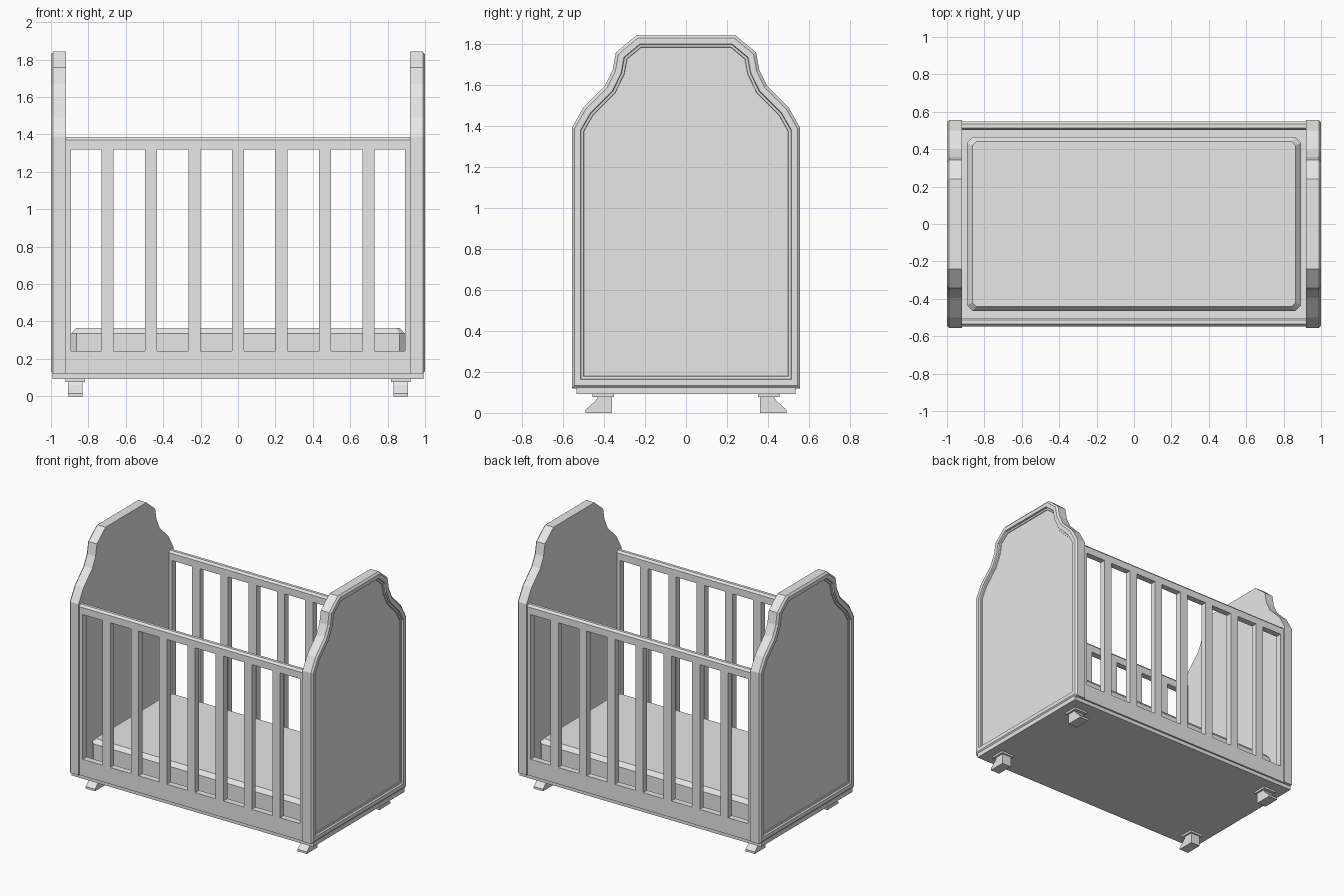
import bpy, bmesh
from mathutils import Vector

if "Cube" in bpy.data.objects:
    bpy.data.objects.remove(bpy.data.objects["Cube"])

grey = bpy.data.materials.new("painted_grey")
grey.diffuse_color = (0.8, 0.8, 0.8, 1)
grey.use_nodes = True
grey.node_tree.nodes["Principled BSDF"].inputs["Base Color"].default_value = grey.diffuse_color


def finish(name, bm):
    bmesh.ops.recalc_face_normals(bm, faces=bm.faces)
    me = bpy.data.meshes.new(name)
    bm.to_mesh(me)
    bm.free()
    me.materials.append(grey)
    ob = bpy.data.objects.new(name, me)
    bpy.context.collection.objects.link(ob)
    return ob


def box(name, lo, hi):
    bm = bmesh.new()
    bmesh.ops.create_cube(bm, size=1)
    for v in bm.verts:
        v.co = [(a + b) / 2 + c * (b - a) for a, b, c in zip(lo, hi, v.co)]
    return finish(name, bm)


def offset(pts, d):
    """Move a counter-clockwise outline inward by d with mitred corners."""
    out = []
    for i, p in enumerate(pts):
        a, b = Vector(pts[i - 1]), Vector(pts[(i + 1) % len(pts)])
        p = Vector(p)
        e, f = (p - a).normalized(), (b - p).normalized()
        n, m = Vector((-e.y, e.x)), Vector((-f.y, f.x))
        out.append(p + (n + m) * d / (1 + n.dot(m)))
    return out


def loft(name, rings):
    """Skin a stack of equal-length closed rings and cap both ends."""
    bm = bmesh.new()
    loops = [[bm.verts.new(p) for p in r] for r in rings]
    n = len(rings[0])
    for a, b in zip(loops, loops[1:]):
        for i in range(n):
            j = (i + 1) % n
            bm.faces.new((a[i], a[j], b[j], b[i]))
    bm.faces.new(loops[0])
    bm.faces.new(loops[-1])
    return finish(name, bm)


# End boards: shaped outline with a softened rim and a sunken outer panel
half = [(0.557, 0.12), (0.557, 1.39), (0.50, 1.49), (0.395, 1.595),
        (0.358, 1.67), (0.342, 1.757), (0.24, 1.842)]
outline = half + [(-y, z) for y, z in reversed(half)]
steps = [(0.92, 0.0), (0.988, 0.0), (1.0, 0.014), (1.0, 0.043),
         (0.987, 0.046), (0.985, 0.058), (0.98, 0.060)]
for s, side in ((-1, "left"), (1, "right")):
    loft(side + "_end_board",
         [[(s * x, p[0], p[1]) for p in offset(outline, d)] for x, d in steps])

# Side frames: a grid plate with the gaps between slats left open
slat_x = [i * 0.2325 for i in range(-3, 4)]
xs = [-0.92, -0.892]
for c in slat_x:
    xs += [c - 0.032, c + 0.032]
xs += [0.892, 0.92]
zs = [0.12, 0.243, 1.318, 1.37]
for s, side in ((-1, "front"), (1, "back")):
    bm = bmesh.new()
    grid = [[bm.verts.new((x, s * 0.502, z)) for z in zs] for x in xs]
    for i in range(len(xs) - 1):
        for k in range(3):
            if k == 1 and i % 2 == 1:
                continue
            bm.faces.new((grid[i][k], grid[i + 1][k],
                          grid[i + 1][k + 1], grid[i][k + 1]))
    ext = bmesh.ops.extrude_face_region(bm, geom=list(bm.faces))
    bmesh.ops.translate(bm, vec=(0, s * 0.046, 0), verts=[
        v for v in ext["geom"] if isinstance(v, bmesh.types.BMVert)])
    finish(side + "_side_frame", bm)
    # Chamfered cap along the top rail
    cap = [(0.502, 1.37), (0.548, 1.37), (0.535, 1.385), (0.514, 1.385)]
    loft(side + "_rail_cap",
         [[(x, s * y, z) for y, z in cap] for x in (-0.92, 0.92)])

# Base and floor
box("base_plinth", (-0.993, -0.535, 0.092), (0.993, 0.535, 0.125))
box("floor", (-0.92, -0.502, 0.12), (0.92, 0.502, 0.175))


# Mattress: clipped corners and a chamfered top
def clipped(x, y, c, z):
    return [(a * s, b * t, z) for s, t, order in
            ((1, 1, 1), (-1, 1, -1), (-1, -1, 1), (1, -1, -1))
            for a, b in ((x, y - c), (x - c, y))[::order]]


loft("mattress", [clipped(0.893, 0.465, 0.075 * 0.4, 0.17),
                  clipped(0.893, 0.465, 0.03, 0.335),
                  clipped(0.864, 0.44, 0.02, 0.365)])

# Feet: mounting plate with an outward flared block
foot = [(0.362, 0), (0.49, 0), (0.49, 0.015), (0.44, 0.06),
        (0.43, 0.077), (0.362, 0.077)]
for sx, a in ((-1, "left"), (1, "right")):
    for sy, b in ((-1, "front"), (1, "back")):
        loft(f"{b}_{a}_foot",
             [[(sx * x, sy * y, z) for y, z in foot] for x in (0.832, 0.908)])
        x, y = sx * 0.87, sy * 0.403
        box(f"{b}_{a}_foot_plate", (x - 0.053, y - 0.053, 0.077),
            (x + 0.053, y + 0.053, 0.094))
